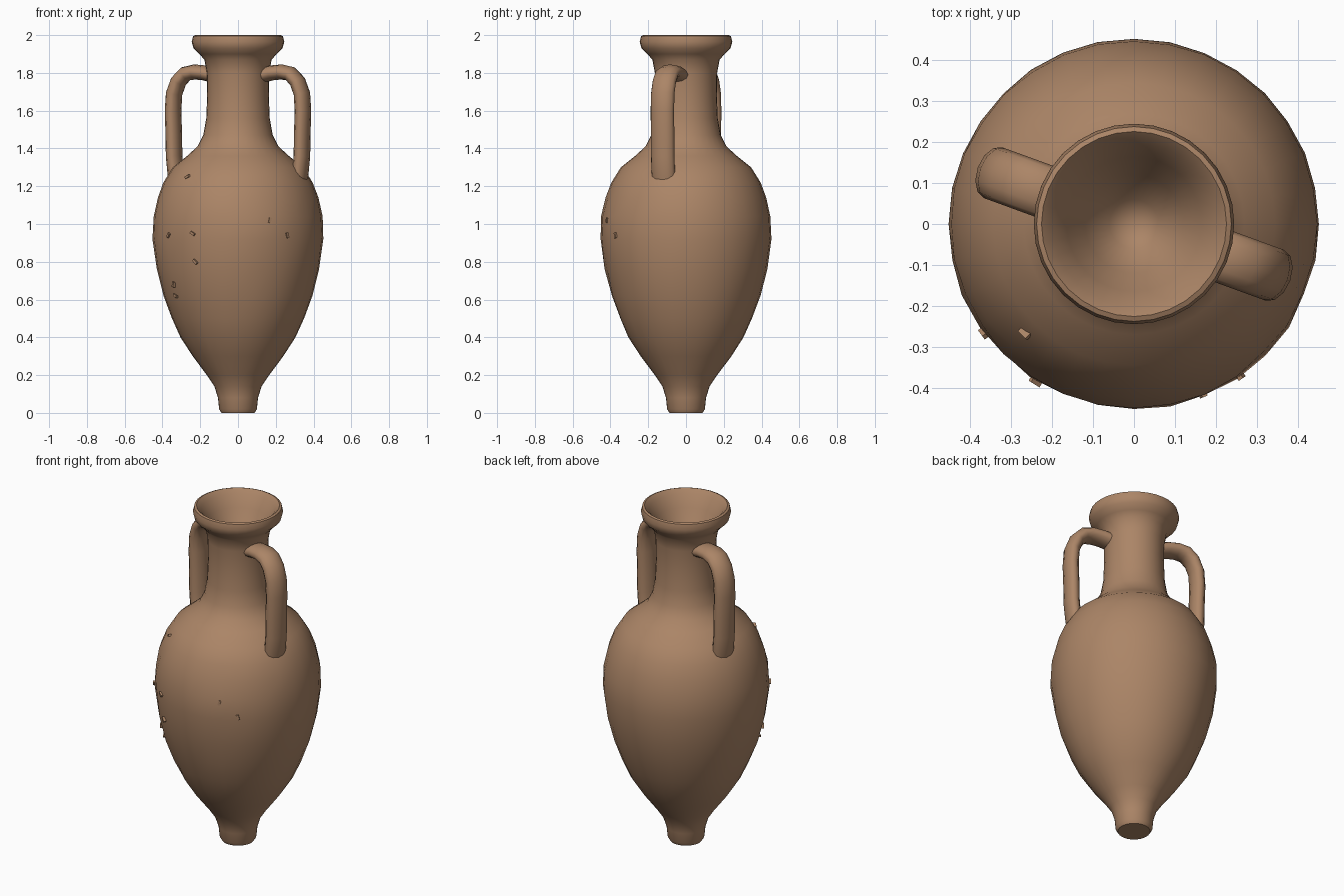
import bpy, bmesh, math, random
from mathutils import Vector, Matrix

random.seed(4)
if "Cube" in bpy.data.objects:
    bpy.data.objects.remove(bpy.data.objects["Cube"], do_unlink=True)

clay = bpy.data.materials.new("terracotta")
clay.use_nodes = True
colour = (0.41, 0.235, 0.135, 1)
clay.diffuse_color = colour
clay.node_tree.nodes["Principled BSDF"].inputs["Base Color"].default_value = colour


def finish(bm, name, angle=50):
    bmesh.ops.recalc_face_normals(bm, faces=bm.faces)
    mesh = bpy.data.meshes.new(name)
    bm.to_mesh(mesh)
    bm.free()
    obj = bpy.data.objects.new(name, mesh)
    bpy.context.collection.objects.link(obj)
    mesh.materials.append(clay)
    bpy.ops.object.select_all(action='DESELECT')
    obj.select_set(True)
    bpy.context.view_layer.objects.active = obj
    bpy.ops.object.shade_smooth_by_angle(angle=math.radians(angle))
    return obj


def lathe(name, profile, sides):
    bm = bmesh.new()
    verts = [bm.verts.new((r, 0, z)) for r, z in profile]
    edges = [bm.edges.new(pair) for pair in zip(verts, verts[1:])]
    bmesh.ops.spin(bm, geom=verts + edges, axis=(0, 0, 1), cent=(0, 0, 0),
                   angle=math.tau, steps=sides)
    bmesh.ops.remove_doubles(bm, verts=bm.verts, dist=0.0005)
    return bm


# Jar: foot, belly, shoulder, neck, lip and the funnel inside the mouth
profile = [(0, 0), (.088, 0), (.1, .02), (.106, .08), (.125, .14), (.165, .2),
           (.24, .3), (.305, .4), (.35, .5), (.395, .62), (.43, .76),
           (.452, .92), (.447, 1.04), (.425, 1.14), (.395, 1.22), (.345, 1.3),
           (.27, 1.36), (.215, 1.41), (.184, 1.47), (.168, 1.56), (.163, 1.68),
           (.165, 1.8), (.178, 1.87), (.205, 1.9), (.236, 1.93), (.245, 1.965),
           (.238, 1.995), (.226, 2), (.2, 1.975), (.165, 1.91), (.12, 1.83),
           (.06, 1.74), (0, 1.71)]
jar = lathe("jar", profile, 32)
# Worn, lumpy surface, mostly on the front of the belly
for v in jar.verts:
    if .3 < v.co.z < 1.2:
        wear = .009 if v.co.y < -.15 else .003
        v.co.xy *= 1 + random.uniform(-wear, wear)
finish(jar, "jar")

# Handles: flattened straps swept from the neck to the shoulder
PATH = [(.13, 1.785), (.19, 1.8), (.245, 1.805), (.295, 1.795), (.335, 1.755),
        (.36, 1.69), (.366, 1.6), (.362, 1.48), (.36, 1.36), (.35, 1.26), (.33, 1.18)]


def handle(name, turn):
    bm = bmesh.new()
    pts = [Vector((r, 0, z)) for r, z in PATH]
    side = Vector((0, 1, 0))
    rings = []
    for i, p in enumerate(pts):
        along = (pts[min(i + 1, len(pts) - 1)] - pts[max(i - 1, 0)]).normalized()
        out = along.cross(side)
        ring = []
        for k in range(12):
            a = math.tau * k / 12
            ring.append(bm.verts.new(p + out * .04 * math.cos(a) + side * .066 * math.sin(a)))
        rings.append(ring)
    for a, b in zip(rings, rings[1:]):
        for k in range(12):
            j = (k + 1) % 12
            bm.faces.new((a[k], a[j], b[j], b[k]))
    bm.faces.new(rings[0])
    bm.faces.new(rings[-1])
    bm.transform(Matrix.Rotation(math.radians(turn), 4, 'Z'))
    finish(bm, name)


handle("left_handle", -20)
handle("right_handle", 160)

# Small encrusted chips on the front of the belly
chips = bmesh.new()
for turn, z, r in [(215, .68, .412), (214, .62, .395), (216, .94, .45), (238, .95, .45),
                   (239, .8, .437), (305, .94, .45), (292, 1.02, .445), (225, 1.25, .375)]:
    place = (Matrix.Rotation(math.radians(turn), 4, 'Z') @ Matrix.Translation((r, 0, z))
             @ Matrix.Rotation(random.uniform(0, 3), 4, 'X'))
    bmesh.ops.create_cube(chips, size=.022, matrix=place @ Matrix.Diagonal((1, 1.3, .6, 1)))
finish(chips, "surface_chips", 20)
